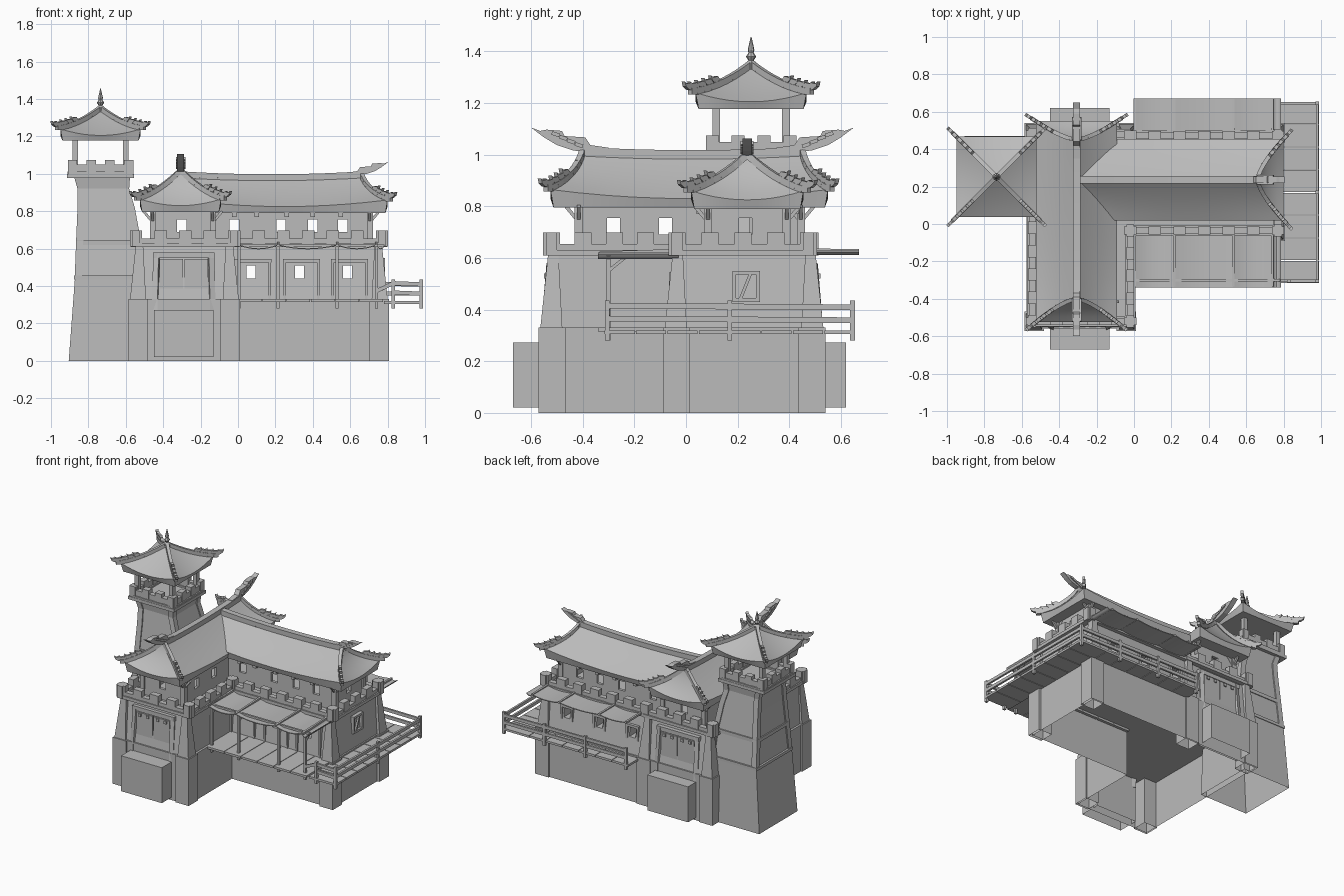
import bpy, bmesh, math
from mathutils import Vector, Matrix

if "Cube" in bpy.data.objects:
    bpy.data.objects.remove(bpy.data.objects["Cube"])

stone = bpy.data.materials.new("plain_grey")
stone.use_nodes = True
GREY = (0.5, 0.5, 0.5, 1)
stone.diffuse_color = GREY
stone.node_tree.nodes["Principled BSDF"].inputs["Base Color"].default_value = GREY


# helpers
def finish(name, bm, smooth=False):
    bmesh.ops.recalc_face_normals(bm, faces=bm.faces[:])
    me = bpy.data.meshes.new(name)
    bm.to_mesh(me)
    bm.free()
    me.materials.append(stone)
    ob = bpy.data.objects.new(name, me)
    bpy.context.collection.objects.link(ob)
    if smooth:
        bpy.ops.object.select_all(action='DESELECT')
        ob.select_set(True)
        bpy.context.view_layer.objects.active = ob
        bpy.ops.object.shade_smooth_by_angle(angle=math.radians(30))
    return ob


def box(bm, x0, x1, y0, y1, z0, z1):
    mid = Vector((x0 + x1, y0 + y1, z0 + z1)) / 2
    size = Matrix.Diagonal((abs(x1 - x0), abs(y1 - y0), abs(z1 - z0), 1))
    bmesh.ops.create_cube(bm, size=1, matrix=Matrix.Translation(mid) @ size)


def strut(bm, p, q, w, h):
    p, q = Vector(p), Vector(q)
    d = q - p
    m = Matrix.Translation((p + q) / 2) @ d.to_track_quat('X', 'Z').to_matrix().to_4x4()
    bmesh.ops.create_cube(bm, size=1, matrix=m @ Matrix.Diagonal((d.length, w, h, 1)))


def loft(bm, rings, floor=True):
    vs = [[bm.verts.new(p) for p in r] for r in rings]
    n = len(vs[0])
    for a, b in zip(vs, vs[1:]):
        for i in range(n):
            bm.faces.new((a[i], a[(i + 1) % n], b[(i + 1) % n], b[i]))
    if floor:
        bm.faces.new(vs[0])
    bm.faces.new(vs[-1])


def rect(x0, x1, y0, y1, z):
    return [(x0, y0, z), (x1, y0, z), (x1, y1, z), (x0, y1, z)]


def plate(bm, profile, origin, d, thick, scale=1.0):
    d = Vector((d[0], d[1], 0)).normalized()
    side = Vector((-d.y, d.x, 0)) * thick / 2
    pts = [Vector(origin) + (d * a + Vector((0, 0, b))) * scale for a, b in profile]
    loft(bm, [[p - side for p in pts], [p + side for p in pts]])


HOOK = [(-.03, -.02), (.02, -.015), (.05, .005), (.06, .035), (.04, .022), (.0, .03), (-.02, .01)]
BEAST = [(-.1, -.02), (.04, 0), (.1, .02), (.15, .05), (.2, .088), (.165, .075), (.14, .08),
         (.08, .075), (.07, .055), (-.01, .05), (-.03, .02), (-.1, .01)]


# curved hipped roof with hip ridges and upturned hooks
def roof(name, eave, ridge, ze, zr, lift, sag, drop, corners, ends=(), beast=1.0):
    along_x = ridge[1] - ridge[0] > ridge[3] - ridge[2]

    def point(t, u, v, grow=0.0):
        k = 1 - (1 - t) ** 1.45 if ends else t
        tx, ty = (k, t) if along_x else (t, k)
        x0, x1, y0, y1 = [a + (b - a) * f for a, b, f in zip(eave, ridge, (tx, tx, ty, ty))]
        w = u if along_x else v
        z = ze + (zr - ze) * (.8 * t + .2 * t * t)
        z += lift * (u * v) ** 2 * (1 - t) ** 2 + sag * t * w * w
        return Vector(((x0 + x1) / 2 + u * ((x1 - x0) / 2 + grow),
                       (y0 + y1) / 2 + v * ((y1 - y0) / 2 + grow), z))

    n = 10
    s = [-1 + 2 * i / n for i in range(n)]
    loop = [(a, -1) for a in s] + [(1, a) for a in s] + [(-a, 1) for a in s] + [(-1, -a) for a in s]
    rings = [[(*point(0, u, v, -.012).xy, ze - drop) for u, v in loop]]
    rings += [[point(k / 6, u, v) for u, v in loop] for k in range(6)]
    rings.append([point(.999, u, v) for u, v in loop])
    bm = bmesh.new()
    loft(bm, rings)
    bmesh.ops.remove_doubles(bm, verts=bm.verts[:], dist=.0008)
    finish(name, bm, True)

    bm = bmesh.new()
    for u, v in corners:
        pts = [point(k / 8, u, v) + Vector((0, 0, .006)) for k in range(8, -1, -1)]
        out = (pts[-1] - pts[-2])
        out.z = 0
        out.normalize()
        pts.append(pts[-1] + out * .03)
        for p, q in zip(pts, pts[1:]):
            strut(bm, p, q, .022, .026)
        for p in pts[5:]:
            plate(bm, HOOK, p + Vector((0, 0, .015)), out, .018, .62)
    finish(name + "_hip_ridges", bm)

    bm = bmesh.new()
    if ends:
        axis = [(a / n * 2 - 1) for a in range(n + 1)]
        pts = [point(1, a, 0) if along_x else point(1, 0, a) for a in axis]
        for p, q in zip(pts, pts[1:]):
            strut(bm, p, q, .04, .035)
        for e in ends:
            p = pts[-1] if e > 0 else pts[0]
            d = Vector((e, 0, 0)) if along_x else Vector((0, e, 0))
            plate(bm, BEAST, p + Vector((0, 0, .005)), d, .036, beast)
            for k in range(4):
                a = p + (d * (.03 * k) + Vector((0, 0, .02 + .014 * k))) * beast
                strut(bm, a, a + (d * .03 + Vector((0, 0, .01))) * beast, .05, .014)
        finish(name + "_ridge_beam", bm)


ALL = [(-1, -1), (1, -1), (1, 1), (-1, 1)]
roof("gate_roof", (-.525, -.09, -.525, .55), (-.307, -.307, -.4, .45), .83, 1.0, .035, .012, .035,
     ALL, (-1, 1))
roof("hall_roof", (-.3, .8, .02, .455), (-.3, .66, .237, .237), .825, .98, .035, .015, .035,
     [(1, -1), (1, 1)], (1,), .72)
TX, TY = -.735, .252
roof("tower_roof", (TX - .215, TX + .215, TY - .215, TY + .215), (TX, TX, TY, TY), 1.205, 1.345,
     .035, 0, .028, ALL)

# tower finial
bm = bmesh.new()
prof = [(.02, 1.32), (.022, 1.355), (.01, 1.365), (.02, 1.38), (.01, 1.395), (.013, 1.405), (.002, 1.455)]
loft(bm, [[(TX + r * math.cos(i * math.pi / 4), TY + r * math.sin(i * math.pi / 4), z)
           for i in range(8)] for r, z in prof])
finish("tower_finial", bm)

# hollow stone base, open underneath, and tapered lower storeys
bm = bmesh.new()
outline = [(-.575, -.56), (0, -.56), (0, -.07), (.79, -.07), (.79, .53), (-.575, .53)]
loft(bm, [[(x, y, z) for x, y in outline] for z in (0, .33)], floor=False)
finish("stone_base", bm)
bm = bmesh.new()
loft(bm, [rect(-.56, -.015, -.55, .52, .33), rect(-.54, -.03, -.51, .475, .615)])
finish("gate_lower_storey", bm)
bm = bmesh.new()
loft(bm, [rect(-.1, .78, -.06, .52, .33), rect(-.1, .755, -.03, .475, .615)])
hall = finish("hall_lower_storey", bm)
bm = bmesh.new()
WINDOWS = (.07, .33, .585)
for x in WINDOWS:
    box(bm, x - .024, x + .024, -.3, .8, .44, .51)
cutter = finish("window_cutter", bm)
cutter.hide_render = True
cut = hall.modifiers.new("windows", 'BOOLEAN')
cut.object, cut.operation, cut.solver = cutter, 'DIFFERENCE', 'EXACT'
dg = bpy.context.evaluated_depsgraph_get()
pierced_mesh = bpy.data.meshes.new_from_object(hall.evaluated_get(dg))
hall.modifiers.clear()
hall.data = pierced_mesh
bpy.data.objects.remove(cutter)

# corner buttresses: (x, y, outward x, outward y)
bm = bmesh.new()
for x, y, dx, dy in [(-.585, -.572, -1, -1), (.012, -.572, 1, -1), (-.585, .54, -1, 1),
                     (.012, .54, 1, 1), (.808, -.09, 1, -1), (.808, .54, 1, 1)]:
    def ring(off, w, z):
        xs = sorted((x - dx * off, x - dx * (off + w)))
        ys = sorted((y - dy * off, y - dy * (off + w)))
        return rect(xs[0], xs[1], ys[0], ys[1], z)
    loft(bm, [ring(0, .105, 0), ring(0, .105, .33)], floor=False)
    loft(bm, [ring(.008, .085, .33), ring(.038, .04, .615)])
finish("corner_buttresses", bm)

# crenellated parapets
bm = bmesh.new()


def parapet(p, q, z, low, high, merlon, pitch):
    d = Vector(q) - Vector(p)
    up = Vector((0, 0, 1))
    a, b = Vector(p).to_3d(), Vector(q).to_3d()
    strut(bm, a + up * (z + .01), b + up * (z + .01), .055, .022)
    strut(bm, a + up * (z + low / 2), b + up * (z + low / 2), .035, low)
    count = max(2, round(d.length / pitch))
    e = d.to_3d().normalized() * merlon / 2
    for i in range(count + 1):
        c = a.lerp(b, i / count) + up * (z + high / 2)
        strut(bm, c - e, c + e, .042, high)


W, E, S, N, ES, EN = -.545, -.02, -.52, .48, -.035, .475
for p, q in [((W, S), (E, S)), ((W, S), (W, N)), ((W, N), (E, N)), ((E, S), (E, ES)),
             ((E, ES), (.77, ES)), ((.77, ES), (.77, EN)), ((E, EN), (.77, EN))]:
    parapet(p, q, .61, .045, .088, .066, .125)
for a, b in zip(ALL, ALL[1:] + ALL[:1]):
    parapet((TX + a[0] * .15, TY + a[1] * .15), (TX + b[0] * .15, TY + b[1] * .15),
            .99, .06, .085, .05, .1)
finish("battlements", bm)

# upper storey walls with see-through windows
bm = bmesh.new()


def pierced(a0, a1, c, wins, along_x, z0=.61, z1=.815, w0=.69, w1=.755):
    def put(s, e, lo, hi):
        span, cross = (s, e), (c - .01, c + .01)
        box(bm, *(span + cross if along_x else cross + span), lo, hi)
    put(a0, a1, z0, w0)
    put(a0, a1, w1, z1)
    edges = [a0] + [v for w in wins for v in (w - .025, w + .025)] + [a1]
    for s, e in zip(edges[::2], edges[1::2]):
        put(s, e, w0, w1)


HALL_WINS = (-.02, .23, .4, .56)
for c in (-.41, .44):
    pierced(-.45, -.14, c, (-.3,), True)
pierced(-.41, .44, -.45, (-.28, -.08, .22), False)
pierced(-.41, .09, -.14, (-.28, -.08), False)
for c in (.09, .385):
    pierced(-.14, .7, c, HALL_WINS, True)
pierced(.09, .385, .7, (.23,), False)
finish("upper_walls", bm)

# columns with eave brackets
bm = bmesh.new()
cols = [(x, y) for x in (-.455, -.135) for y in (-.415, .445)] + [(.705, .085), (.705, .39)]
for x, y in cols:
    strut(bm, (x, y, .61), (x, y, .82), .032, .032)
    for dx, dy in ((.05, 0), (-.05, 0), (0, .05), (0, -.05)):
        strut(bm, (x, y, .74), (x + dx, y + dy, .8), .014, .014)
for x in (-.02, .1, .26, .4, .55):
    for y in (.07, .405):
        box(bm, x - .012, x + .012, y - .03, y + .03, .77, .8)
for sx, sy in ALL:
    strut(bm, (TX + sx * .135, TY + sy * .135, .98), (TX + sx * .135, TY + sy * .135, 1.2), .03, .03)
finish("columns", bm)

# tower shaft with corner strips and bands
bm = bmesh.new()
loft(bm, [rect(-.905, -.53, .04, .47, 0), rect(-.872, -.53, .055, .455, .44)], floor=False)
shaft = [(-.865, -.51, .06, .45, .44), (-.858, -.525, .08, .43, .63),
         (-.85, -.56, .1, .41, .82), (-.85, -.59, .11, .4, .92), (-.87, -.585, .1, .41, .99)]
loft(bm, [rect(*r) for r in shaft])
for i, j in ((0, 2), (0, 3), (1, 2), (1, 3)):
    rings = []
    for r in shaft:
        sx, sy = (1 if i == 0 else -1), (1 if j == 2 else -1)
        xs, ys = sorted((r[i] - sx * .008, r[i] + sx * .03)), sorted((r[j] - sy * .008, r[j] + sy * .03))
        rings.append(rect(*xs, *ys, r[4]))
    loft(bm, rings)
box(bm, -.878, -.5, .05, .46, .435, .455)
box(bm, -.866, -.518, .073, .437, .62, .645)
box(bm, TX - .18, TX + .18, TY - .18, TY + .18, .978, 1.0)
finish("tower_shaft", bm)

# gates with steps, front and back
bm = bmesh.new()
GX = -.29
for y, s, depth in ((-.55, -1, .12), (.52, 1, .1)):
    loft(bm, [rect(GX - .16, GX + .16, *sorted((y + s * depth, y - s * .03)), z) for z in (.02, .272)],
         floor=False)
    for k in (-1, 1):
        strut(bm, (GX + k * .15, y - s * .01, .27), (GX + k * .143, y - s * .035, .575), .03, .045)
        box(bm, GX + k * .003, GX + k * .13, y - s * .008, y - s * .03, .27, .545)
        for m in (.04, .1):
            box(bm, GX + k * m - .01, GX + k * m + .01, y, y - s * .01, .52, .54)
    box(bm, GX - .165, GX + .165, y - s * .01, y - s * .04, .55, .58)
finish("gates", bm)

# doorways and window frames of the hall
bm = bmesh.new()
for x in WINDOWS:
    for c, w, y0, y1, lo, hi in ((x + .01, .083, -.066, -.03, .33, .54), (x, .035, .48, .508, .425, .525)):
        for sgn in (-1, 1):
            box(bm, c + sgn * w, c + sgn * (w + .014), y0, y1, lo, hi)
        box(bm, c - w - .016, c + w + .016, y0, y1, hi - .014, hi + .004)
for y in (.18, .272):
    box(bm, .75, .786, y, y + .014, .43, .55)
for z in (.43, .536):
    box(bm, .75, .786, .18, .286, z, z + .014)
strut(bm, (.778, .21, .44), (.778, .25, .54), .012, .012)
finish("frames", bm)

# timber deck, railings and awning posts
bm = bmesh.new()
for i in range(8):
    y = -.315 + i * .1215
    box(bm, .78, .99, y, y + .117, .305, .32)
for i in range(6):
    x = i * .13
    box(bm, x, x + .126, -.34, -.05, .315, .33)
    box(bm, x, x + .126, .52, .65, .305, .32)
finish("deck", bm)
bm = bmesh.new()
for p, q, n in [((.98, -.305), (.98, .645), 2), ((.02, .645), (.98, .645), 3), ((.83, -.305), (.98, -.305), 1)]:
    a, b = Vector(p).to_3d(), Vector(q).to_3d()
    for z in (.365, .415):
        strut(bm, a + Vector((0, 0, z)), b + Vector((0, 0, z - .006)), .014, .022)
    for i in range(n + 1):
        c = a.lerp(b, i / n)
        strut(bm, c + Vector((0, 0, .28)), c + Vector((0, 0, .435)), .018, .018)
strut(bm, (.735, -.3, .37), (.83, -.305, .415), .014, .02)
finish("railings", bm)
bm = bmesh.new()
BAYS = (.005, .215, .53, .74)
for x in BAYS:
    strut(bm, (x, -.3, .28), (x, -.3, .62), .016, .016)
    strut(bm, (x, -.335, .618), (x, -.03, .628), .014, .014)
    strut(bm, (x, -.3, .55), (x, -.22, .615), .012, .012)
    strut(bm, (x, .47, .63), (x, .67, .627), .014, .014)
strut(bm, (0, -.3, .615), (.78, -.3, .615), .014, .014)
finish("awning_posts", bm)

# sagging cloth awnings
for name, y0, y1, high, sag in (("front_awning", -.34, -.03, .622, .02), ("back_awning", .48, .67, .63, .012)):
    bm = bmesh.new()
    for a, b in zip(BAYS, BAYS[1:] + (.785,)):
        top = [(a + (b - a) * i / 6, high - sag * (1 - (i / 3 - 1) ** 2)) for i in range(7)]
        outline = top + [(x, z - .006) for x, z in reversed(top)]
        loft(bm, [[(x, y, z) for x, z in outline] for y in (y0, y1)])
    finish(name, bm, True)
